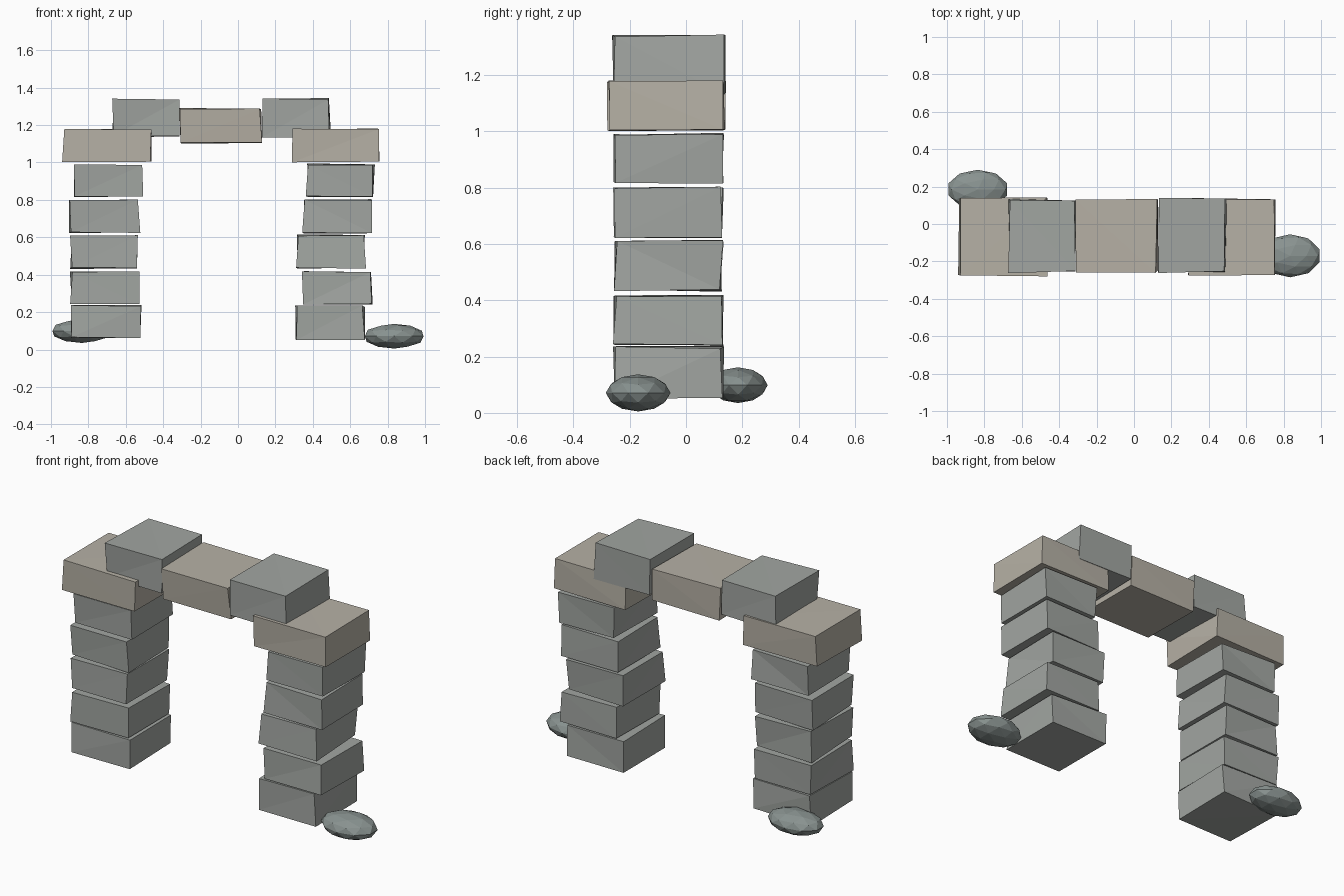
import bpy, bmesh, random
from mathutils import Matrix

if "Cube" in bpy.data.objects:
    bpy.data.objects.remove(bpy.data.objects["Cube"])

random.seed(7)


def material(name, rgb):
    m = bpy.data.materials.new(name)
    m.diffuse_color = (*rgb, 1)
    m.use_nodes = True
    m.node_tree.nodes["Principled BSDF"].inputs["Base Color"].default_value = m.diffuse_color
    return m


GREY = material("grey_stone", (0.36, 0.38, 0.36))
TAN = material("tan_stone", (0.47, 0.44, 0.38))
ROCK = material("dark_rock", (0.25, 0.29, 0.28))


def finish(name, bm, mat):
    bmesh.ops.recalc_face_normals(bm, faces=bm.faces)
    mesh = bpy.data.meshes.new(name)
    bm.to_mesh(mesh)
    bm.free()
    mesh.materials.append(mat)
    bpy.context.collection.objects.link(bpy.data.objects.new(name, mesh))


def place(bm, lo, hi, size):
    # Fit a centred unit primitive of the given size between two corners
    for v in bm.verts:
        for i in range(3):
            v.co[i] = (lo[i] + hi[i]) / 2 + v.co[i] / size * (hi[i] - lo[i])


def block(name, x0, x1, z0, z1, mat, y0=-0.26, y1=0.135):
    # Rough-cut block: a box whose corners are pulled in unevenly
    bm = bmesh.new()
    bmesh.ops.create_cube(bm, size=1)
    place(bm, (x0, y0, z0), (x1, y1, z1), 1)
    mid = ((x0 + x1) / 2, (y0 + y1) / 2, (z0 + z1) / 2)
    for v in bm.verts:
        for i, a in enumerate((0.018, 0.016, 0.009)):
            v.co[i] += random.uniform(0, a) * (1 if v.co[i] < mid[i] else -1)
    bmesh.ops.triangulate(bm, faces=bm.faces)
    finish(name, bm, mat)


def rock(name, lo, hi):
    bm = bmesh.new()
    bmesh.ops.create_icosphere(bm, subdivisions=2, radius=0.5)
    place(bm, lo, hi, 1)
    finish(name, bm, ROCK)


# Pillars: five stacked blocks each
left = [(-0.895, -0.515, 0.06, 0.24), (-0.90, -0.515, 0.24, 0.42),
        (-0.90, -0.525, 0.43, 0.615), (-0.905, -0.52, 0.62, 0.805),
        (-0.88, -0.50, 0.81, 0.992)]
right = [(0.305, 0.68, 0.05, 0.237), (0.34, 0.725, 0.24, 0.42),
         (0.305, 0.685, 0.43, 0.615), (0.34, 0.73, 0.62, 0.805),
         (0.36, 0.737, 0.812, 0.995)]
for side, stack in (("left", left), ("right", right)):
    for n, b in enumerate(stack, 1):
        block(f"{side}_pillar_block_{n}", *b, GREY)

# Wider cap stones on the pillars
block("left_cap", -0.945, -0.46, 1.0, 1.183, TAN, -0.28, 0.147)
block("right_cap", 0.28, 0.765, 1.0, 1.183, TAN, -0.28, 0.147)

# Top span: two shoulder stones and a keystone
block("left_shoulder", -0.675, -0.31, 1.135, 1.345, GREY, -0.265, 0.14)
block("right_shoulder", 0.125, 0.50, 1.13, 1.345, GREY, -0.265, 0.14)
block("keystone", -0.315, 0.13, 1.10, 1.295, TAN, -0.262, 0.142)

# Flattened rocks at the foot
rock("left_foot_rock", (-1.0, 0.08, 0.035), (-0.67, 0.29, 0.162))
rock("right_foot_rock", (0.67, -0.285, 0.005), (1.0, -0.055, 0.137))
